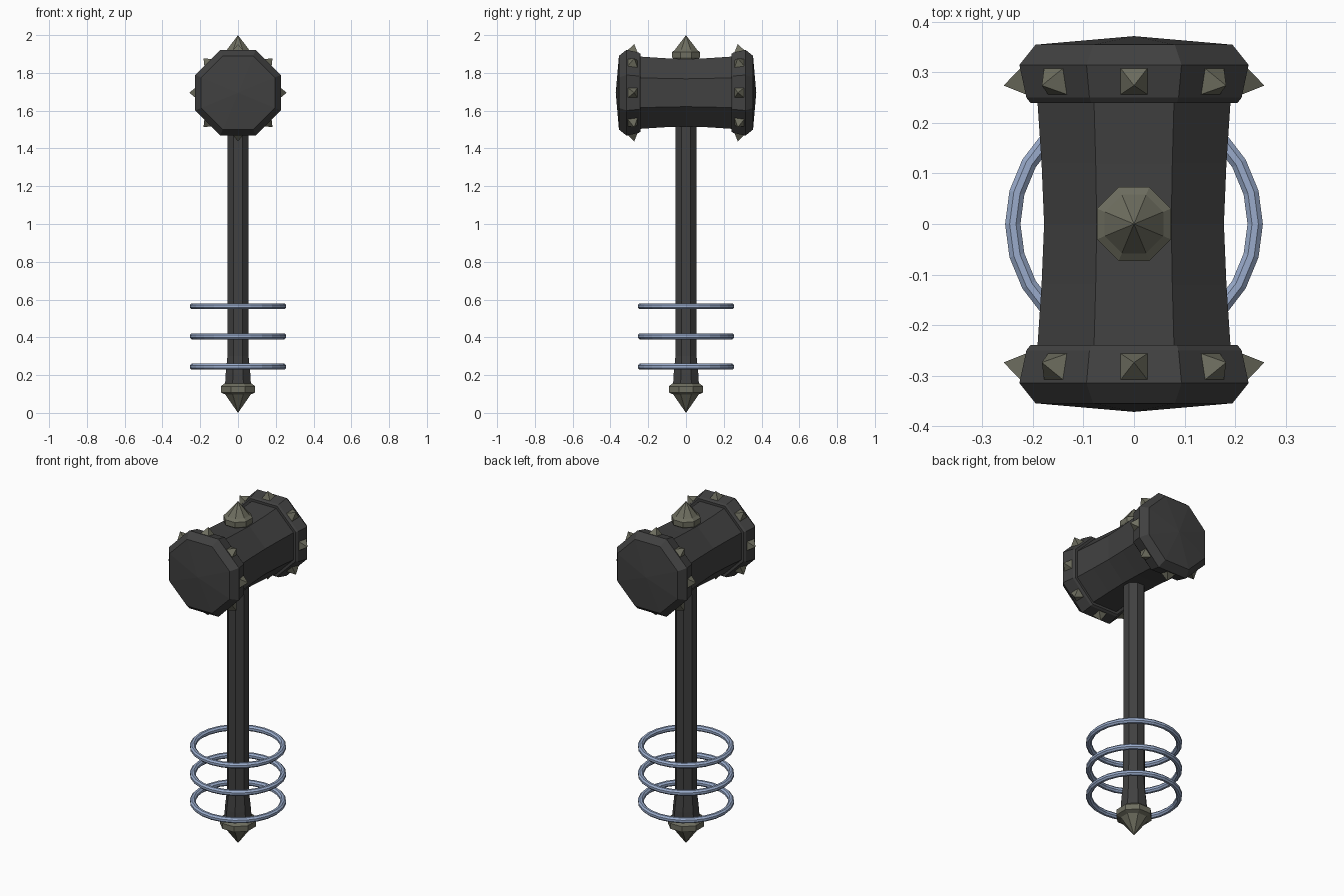
import bpy, bmesh, math
from mathutils import Matrix, Vector

if "Cube" in bpy.data.objects:
    bpy.data.objects.remove(bpy.data.objects["Cube"])


def material(name, rgb):
    m = bpy.data.materials.new(name)
    m.diffuse_color = (*rgb, 1)
    m.use_nodes = True
    m.node_tree.nodes["Principled BSDF"].inputs["Base Color"].default_value = m.diffuse_color
    return m


IRON = material("dark iron", (0.052, 0.052, 0.052))
STUD = material("dull bronze grey", (0.155, 0.155, 0.115))
STEEL = material("blue steel", (0.32, 0.41, 0.60))


def finish(name, bm, mat, matrix=None):
    bmesh.ops.recalc_face_normals(bm, faces=bm.faces[:])
    if matrix:
        bm.transform(matrix)
    mesh = bpy.data.meshes.new(name)
    bm.to_mesh(mesh)
    bm.free()
    mesh.materials.append(mat)
    ob = bpy.data.objects.new(name, mesh)
    bpy.context.collection.objects.link(ob)
    return ob


def lathe(name, profile, mat, matrix=None, sides=8):
    """Faceted turning about z; radii are measured to the flats, 0 is a point."""
    bm = bmesh.new()
    rows = []
    for r, z in profile:
        if r == 0:
            rows.append([bm.verts.new((0, 0, z))] * sides)
            continue
        r /= math.cos(math.pi / sides)
        angles = [2 * math.pi * (i + 0.5) / sides for i in range(sides)]
        rows.append([bm.verts.new((r * math.cos(a), r * math.sin(a), z)) for a in angles])
    for a, b in zip(rows, rows[1:]):
        for i in range(sides):
            j = (i + 1) % sides
            bm.faces.new(list(dict.fromkeys((a[i], a[j], b[j], b[i]))))
    return finish(name, bm, mat, matrix)


def ring(name, z, major=0.24, minor=0.0165, segs=24, sides=8):
    bm = bmesh.new()
    rows = []
    for i in range(segs):
        a = 2 * math.pi * i / segs
        row = []
        for k in range(sides):
            b = 2 * math.pi * (k + 0.5) / sides
            r = major + minor * math.cos(b)
            row.append(bm.verts.new((r * math.cos(a), r * math.sin(a), z + minor * math.sin(b))))
        rows.append(row)
    for i in range(segs):
        p, q = rows[i], rows[(i + 1) % segs]
        for k in range(sides):
            m = (k + 1) % sides
            bm.faces.new((p[k], q[k], q[m], p[m]))
    return finish(name, bm, STEEL)


HEAD_Z = 1.695

# Hammer head: waisted barrel with a flared, shallow-pointed cap at each end
half = [(0.178, 0), (0.183, 0.12), (0.191, 0.24), (0.205, 0.24), (0.213, 0.25),
        (0.227, 0.315), (0.195, 0.355), (0, 0.372)]
profile = [(r, -y) for r, y in reversed(half[1:])] + half
lathe("hammer_head", profile, IRON,
      Matrix.Translation((0, 0, HEAD_Z)) @ Matrix.Rotation(math.pi / 2, 4, 'X'))

# Studs: square pyramids square to each sloping flat of the end caps
slope = math.atan2(0.014, 0.065)
for side, label in ((-1, "front"), (1, "back")):
    for i in range(8):
        place = (Matrix.Translation((0, 0, HEAD_Z))
                 @ Matrix.Rotation(i * math.pi / 4, 4, 'Y')
                 @ Matrix.Translation((0, side * 0.283, 0.217))
                 @ Matrix.Rotation(side * slope, 4, 'X'))
        lathe(f"{label}_stud_{i + 1}", [(0, -0.005), (0.027, -0.005), (0.027, 0.002), (0, 0.042)],
              STUD, place, sides=4)

# Shaft, flaring toward the grip end
lathe("shaft", [(0, 0.14), (0.069, 0.14), (0.065, 0.21), (0.056, 0.30),
                (0.055, 0.60), (0.055, 1.60), (0, 1.60)], IRON)

# Collared points at the top of the head and the foot of the shaft
lathe("top_spike", [(0, 1.86), (0.058, 1.86), (0.073, 1.882), (0.073, 1.91),
                    (0.058, 1.923), (0, 2.0)], STUD)
lathe("pommel", [(0, 0.0), (0.068, 0.098), (0.091, 0.108), (0.091, 0.14),
                 (0.072, 0.156), (0, 0.156)], STUD)

# Floating rings around the grip
for n, z in enumerate((0.245, 0.405, 0.565)):
    ring(f"grip_ring_{n + 1}", z)
